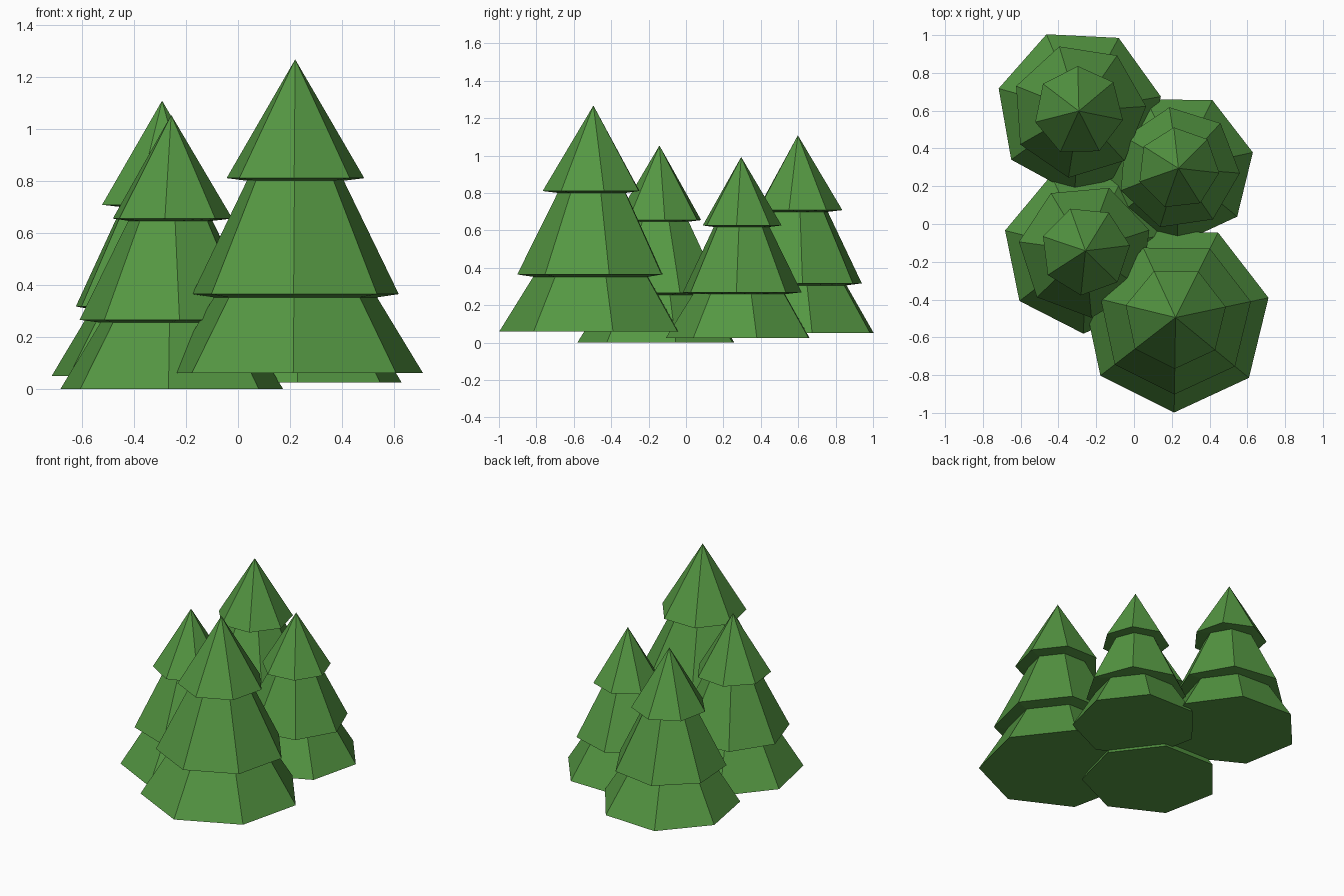
import bpy, bmesh
from math import cos, sin, radians

if "Cube" in bpy.data.objects:
    bpy.data.objects.remove(bpy.data.objects["Cube"])

SIDES = 7

green = bpy.data.materials.new("needle_green")
green.diffuse_color = (0.09, 0.31, 0.055, 1)
green.use_nodes = True
green.node_tree.nodes["Principled BSDF"].inputs["Base Color"].default_value = green.diffuse_color

# Zigzag profile for a tree of unit base radius: (radius, height, tier)
PROFILE = [(1.0, 0.0, 0), (0.64, 0.58, 0),
           (0.81, 0.605, 1), (0.38, 1.472, 1),
           (0.54, 1.492, 2)]
APEX = 2.4


def pine(name, x, y, z, size, turns):
    """Three stacked seven-sided tiers, each turned by its own angle."""
    bm = bmesh.new()
    rings = []
    for r, h, tier in PROFILE:
        ring = []
        for i in range(SIDES):
            a = radians(turns[tier] + 360 * i / SIDES)
            ring.append(bm.verts.new((r * size * cos(a), r * size * sin(a), h * size)))
        rings.append(ring)
    bm.faces.new(rings[0][::-1])                      # flat base
    for low, high in zip(rings, rings[1:]):           # slopes and undersides
        for i in range(SIDES):
            j = (i + 1) % SIDES
            bm.faces.new((low[i], low[j], high[j], high[i]))
    tip = bm.verts.new((0, 0, APEX * size))           # pointed top
    for i in range(SIDES):
        bm.faces.new((rings[-1][i], rings[-1][(i + 1) % SIDES], tip))
    bmesh.ops.recalc_face_normals(bm, faces=bm.faces)
    mesh = bpy.data.meshes.new(name)
    bm.to_mesh(mesh)
    bm.free()
    mesh.materials.append(green)
    obj = bpy.data.objects.new(name, mesh)
    obj.location = (x, y, z)
    bpy.context.collection.objects.link(obj)


# Four trees of the grove
pine("front_right_tree", 0.22, -0.495, 0.06, 0.503, (12, 12, 12))
pine("front_left_tree", -0.257, -0.142, 0.0, 0.439, (11.5, 18, 7))
pine("back_right_tree", 0.235, 0.295, 0.025, 0.403, (12, -4.5, -6.5))
pine("back_left_tree", -0.292, 0.598, 0.05, 0.441, (10, 4, -11.5))
